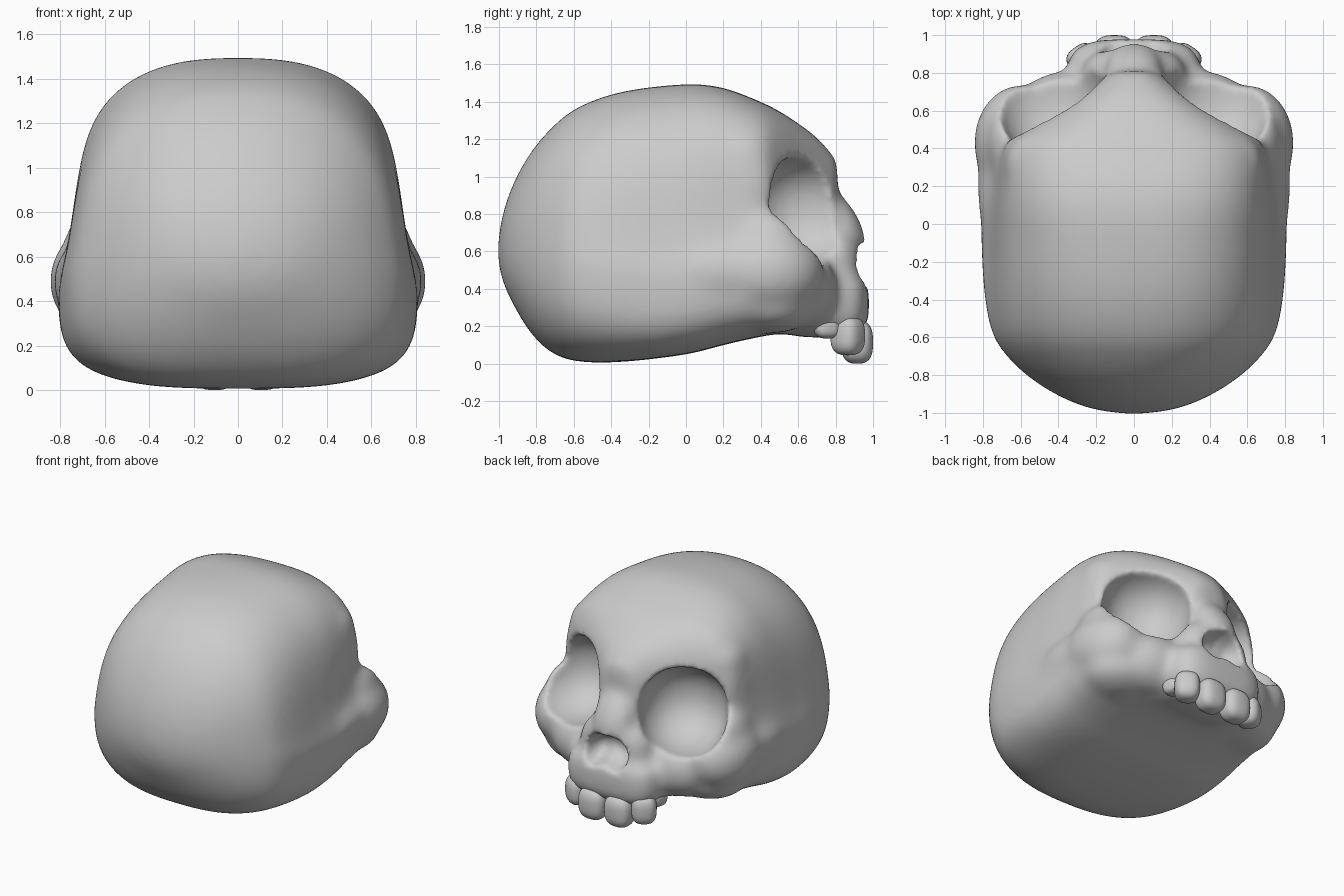
import bpy, bmesh, math
from mathutils import Matrix, Vector

if "Cube" in bpy.data.objects:
    bpy.data.objects.remove(bpy.data.objects["Cube"])


def spow(v, p):
    return math.copysign(abs(v) ** p, v)


def blob(bm, c, r, rot=(0, 0, 0), p=1.0):
    """Superellipsoid: p=1 round, smaller p boxier. rot in degrees."""
    vs = bmesh.ops.create_uvsphere(bm, u_segments=32, v_segments=20, radius=1)["verts"]
    m = Matrix.Translation(c)
    for ax, a in zip("XYZ", rot):
        m = m @ Matrix.Rotation(math.radians(a), 4, ax)
    for v in vs:
        v.co = m @ Vector([spow(v.co[i], p) * r[i] for i in range(3)])


def pair(bm, c, r, rot=(0, 0, 0), p=1.0):
    """The same blob on both sides of x = 0."""
    for s in (1, -1):
        blob(bm, (s * c[0], c[1], c[2]), r, (rot[0], s * rot[1], s * rot[2]), p)


def finish(bm, name):
    bmesh.ops.recalc_face_normals(bm, faces=bm.faces)
    for f in bm.faces:
        f.smooth = True
    me = bpy.data.meshes.new(name)
    bm.to_mesh(me)
    bm.free()
    ob = bpy.data.objects.new(name, me)
    bpy.context.collection.objects.link(ob)
    return ob


# Braincase: loft of sections along y (y, top, bottom, half width)
SECTIONS = [
    (-1.008, .63, .57, .03), (-.98, .80, .44, .22), (-.92, .97, .31, .38),
    (-.83, 1.13, .165, .53), (-.72, 1.26, .06, .655), (-.58, 1.37, .012, .75),
    (-.34, 1.455, .01, .795), (0, 1.495, .05, .81), (.2, 1.475, .10, .805),
    (.4, 1.40, .145, .79), (.5, 1.35, .16, .67), (.6, 1.285, .17, .49),
    (.7, 1.21, .25, .31), (.81, 1.09, .40, .14)]
N, STEPS = 64, 4


def smooth_sections():
    """Catmull-Rom curve through the sections."""
    S = [Vector(s) for s in SECTIONS]
    S = [S[0]] + S + [S[-1]]
    for a, b, c, d in zip(S, S[1:], S[2:], S[3:]):
        for i in range(STEPS):
            t = i / STEPS
            yield (b * 2 + (c - a) * t + (a * 2 - b * 5 + c * 4 - d) * t * t
                   + (b * 3 - a - c * 3 + d) * t ** 3) / 2
    yield S[-1]


bm = bmesh.new()
rings = []
for y, top, bot, w in smooth_sections():
    k = min(1, max(0, (y + 1) / .85))
    front = min(1, max(0, (y + .1) / .5))           # squarer towards the brow
    mid = bot + (.46 - .15 * k) * (top - bot)
    ring = []
    for i in range(N):
        a = 2 * math.pi * i / N
        n = 2.05 + (.5 * k + .35 * front if math.sin(a) > 0 else 2.1 * k)
        s = spow(math.sin(a), 2 / n)
        x = w * spow(math.cos(a), 2 / n)
        if s > 0:                                   # temple hollow
            x *= 1 - (.4 + .3 * front) * k * s * (1 - s) ** 2
        z = mid + s * ((top - mid) if s > 0 else (mid - bot))
        ring.append(bm.verts.new((x, y, z)))
    rings.append(ring)
for a, b in zip(rings, rings[1:]):
    for i in range(N):
        j = (i + 1) % N
        bm.faces.new((a[i], a[j], b[j], b[i]))
bm.faces.new(rings[0])
bm.faces.new(rings[-1])

# Face bones
pair(bm, (.50, .31, 1.11), (.185, .19, .16))                # brow corner
pair(bm, (.60, .35, .90), (.10, .13, .30))                  # outer orbit rim
pair(bm, (.66, .43, .64), (.12, .20, .17))                  # rim to cheek
pair(bm, (.60, .43, .49), (.25, .31, .25))                  # cheekbone
pair(bm, (.73, .20, .49), (.10, .32, .15))                  # cheek arch
pair(bm, (.50, .45, .31), (.28, .25, .15))                  # under the cheek
pair(bm, (.36, .60, .40), (.27, .21, .22))                  # under-eye
blob(bm, (0, .73, .32), (.36, .25, .18), p=.55)             # upper jaw
blob(bm, (0, .835, .755), (.145, .09, .21), rot=(30, 0, 0))  # nose bridge
blob(bm, (0, .785, .53), (.28, .165, .22), p=.9)            # nose walls
skull = finish(bm, "skull")

# Eye sockets and nose opening
bm = bmesh.new()
pair(bm, (.44, .67, .82), (.30, .34, .295), rot=(0, 0, -25), p=.92)
eye_cut = finish(bm, "eye_socket_cutter")
bm = bmesh.new()
pair(bm, (.075, .98, .52), (.095, .19, .12), rot=(0, -20, 0))
blob(bm, (0, .98, .54), (.09, .19, .11))
nose_cut = finish(bm, "nose_cutter")


def remesh(ob, size, smooth):
    m = ob.modifiers.new("remesh", 'REMESH')
    m.mode = 'VOXEL'
    m.voxel_size = size
    m.use_smooth_shade = True
    m = ob.modifiers.new("smooth", 'SMOOTH')
    m.factor = .5
    m.iterations = smooth


remesh(nose_cut, .02, 4)
remesh(skull, .022, 26)
for cut in (eye_cut, nose_cut):
    m = skull.modifiers.new("cut", 'BOOLEAN')
    m.operation = 'DIFFERENCE'
    m.solver = 'EXACT'
    m.object = cut
    cut.hide_render = True
    cut.hide_set(True)
remesh(skull, .018, 10)

# Teeth: position, size, turn around z
TEETH = [((.105, .915, .115), (.102, .085, .115), 0),
         ((.265, .865, .15), (.085, .085, .105), -35),
         ((.29, .755, .20), (.07, .06, .065), -75)]
for k, (c, r, turn) in enumerate(TEETH):
    for s, side in ((1, "right"), (-1, "left")):
        bm = bmesh.new()
        blob(bm, (s * c[0], c[1], c[2]), r, (0, 0, s * turn), p=.72)
        finish(bm, f"tooth_{side}_{k + 1}")
